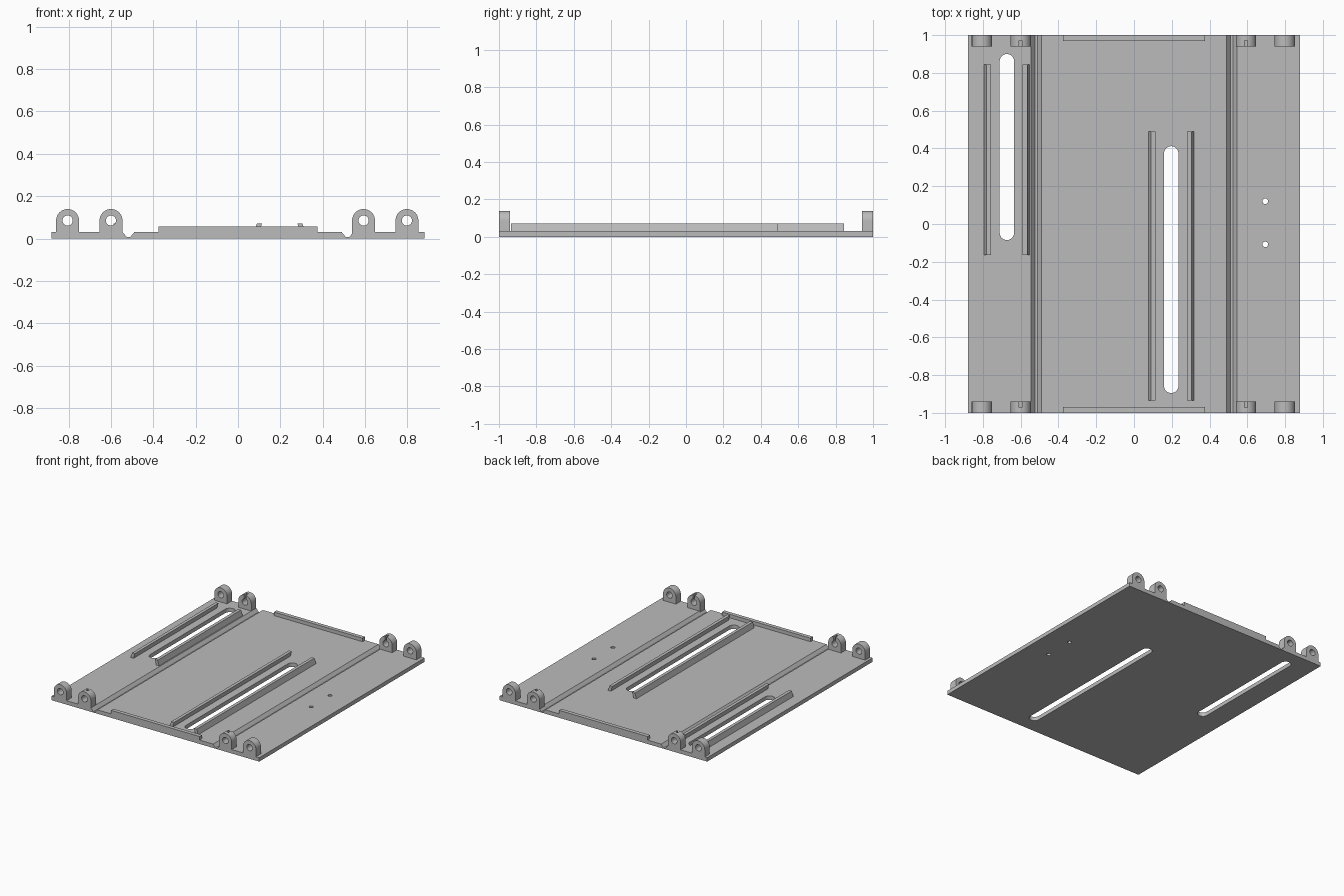
import bpy
import bmesh
import math

if "Cube" in bpy.data.objects:
    bpy.data.objects.remove(bpy.data.objects["Cube"], do_unlink=True)

grey = bpy.data.materials.new("plain grey")
grey.use_nodes = True
COLOUR = (0.5, 0.5, 0.5, 1)
grey.diffuse_color = COLOUR
grey.node_tree.nodes["Principled BSDF"].inputs["Base Color"].default_value = COLOUR

THICK = 0.03


def prism(name, outline, start, end, axis="Y"):
    """Extrude an outline: (x, z) along Y, or (x, y) along Z."""
    bm = bmesh.new()
    place = (lambda a, b: (a, start, b)) if axis == "Y" else (lambda a, b: (a, b, start))
    move = (0, end - start, 0) if axis == "Y" else (0, 0, end - start)
    face = bm.faces.new([bm.verts.new(place(a, b)) for a, b in outline])
    grown = bmesh.ops.extrude_face_region(bm, geom=[face])["geom"]
    bmesh.ops.translate(bm, vec=move, verts=[v for v in grown if isinstance(v, bmesh.types.BMVert)])
    bmesh.ops.recalc_face_normals(bm, faces=bm.faces)
    mesh = bpy.data.meshes.new(name)
    bm.to_mesh(mesh)
    bm.free()
    mesh.materials.append(grey)
    obj = bpy.data.objects.new(name, mesh)
    bpy.context.collection.objects.link(obj)
    return obj


def arc(x, y, r, start, end, steps):
    """Points along an arc, angles in degrees."""
    angles = [math.radians(start + (end - start) * i / steps) for i in range(steps + 1)]
    return [(x + r * math.cos(a), y + r * math.sin(a)) for a in angles]


def circle(x, y, r, steps=24):
    return arc(x, y, r, 0, 360, steps)[:-1]


def rect(x0, x1, y0, y1):
    return [(x0, y0), (x1, y0), (x1, y1), (x0, y1)]


def cut(target, cutter):
    """Subtract a cutter, apply it and remove it."""
    cutter.hide_render = True
    mod = target.modifiers.new("cut", "BOOLEAN")
    mod.operation = "DIFFERENCE"
    mod.solver = "EXACT"
    mod.object = cutter
    bpy.context.view_layer.objects.active = target
    bpy.ops.object.modifier_apply(modifier=mod.name)
    bpy.data.objects.remove(cutter, do_unlink=True)


def smooth(obj):
    bpy.ops.object.select_all(action="DESELECT")
    obj.select_set(True)
    bpy.context.view_layer.objects.active = obj
    bpy.ops.object.shade_smooth_by_angle(angle=math.radians(30))


# Base plate with two hinge grooves running front to back
half = [(0.49, THICK), (0.51, 0.006), (0.525, 0.006), (0.545, THICK), (0.88, THICK), (0.88, 0)]
plate = prism("base_plate", half + [(-x, z) for x, z in reversed(half)], -1, 1)

# Long slots with a pair of overhanging rails each
slots = [("side", -0.673, -0.085, 0.90, -0.165, 0.845),
         ("middle", 0.197, -0.895, 0.412, -0.935, 0.49)]
R = 0.038
for name, x, y0, y1, rail0, rail1 in slots:
    outline = arc(x, y1 - R, R, 0, 180, 16) + arc(x, y0 + R, R, 180, 360, 16)
    cut(plate, prism("slot_cutter", outline, -0.1, 0.1, "Z"))
    for side, s in (("left", 1), ("right", -1)):
        section = [(0.098, 0.025), (0.122, 0.025), (0.108, 0.07), (0.084, 0.07)]
        prism(f"{name}_{side}_rail", [(x + s * a, z) for a, z in section], rail0, rail1)

# Two small screw holes
for y in (0.12, -0.108):
    cut(plate, prism("screw_cutter", circle(0.695, y, 0.015, 16), -0.1, 0.1, "Z"))
smooth(plate)

# Low stop lips and hinge lugs along both ends
for end, s in (("front", -1), ("back", 1)):
    prism(f"{end}_lip", rect(-0.375, 0.375, 0.01, 0.057), s, s * 0.97)
    for name, x in (("right_outer", -0.805), ("right_inner", -0.60),
                    ("left_inner", 0.593), ("left_outer", 0.798)):
        r = 0.054
        outline = [(x - r, 0.01), (x + r, 0.01)] + arc(x, 0.085, r, 0, 180, 20)
        lug = prism(f"{end}_{name}_lug", outline, s, s * 0.94)
        cut(lug, prism("bore_cutter", circle(x, 0.085, 0.024), -1.1, 1.1))
        # Inner lugs have a narrow notch open to the inside face
        if "inner" in name:
            cut(lug, prism("notch_cutter", rect(x - 0.008, x + 0.008, 0.085, 0.2), s * 0.9, s * 0.972))
        smooth(lug)
